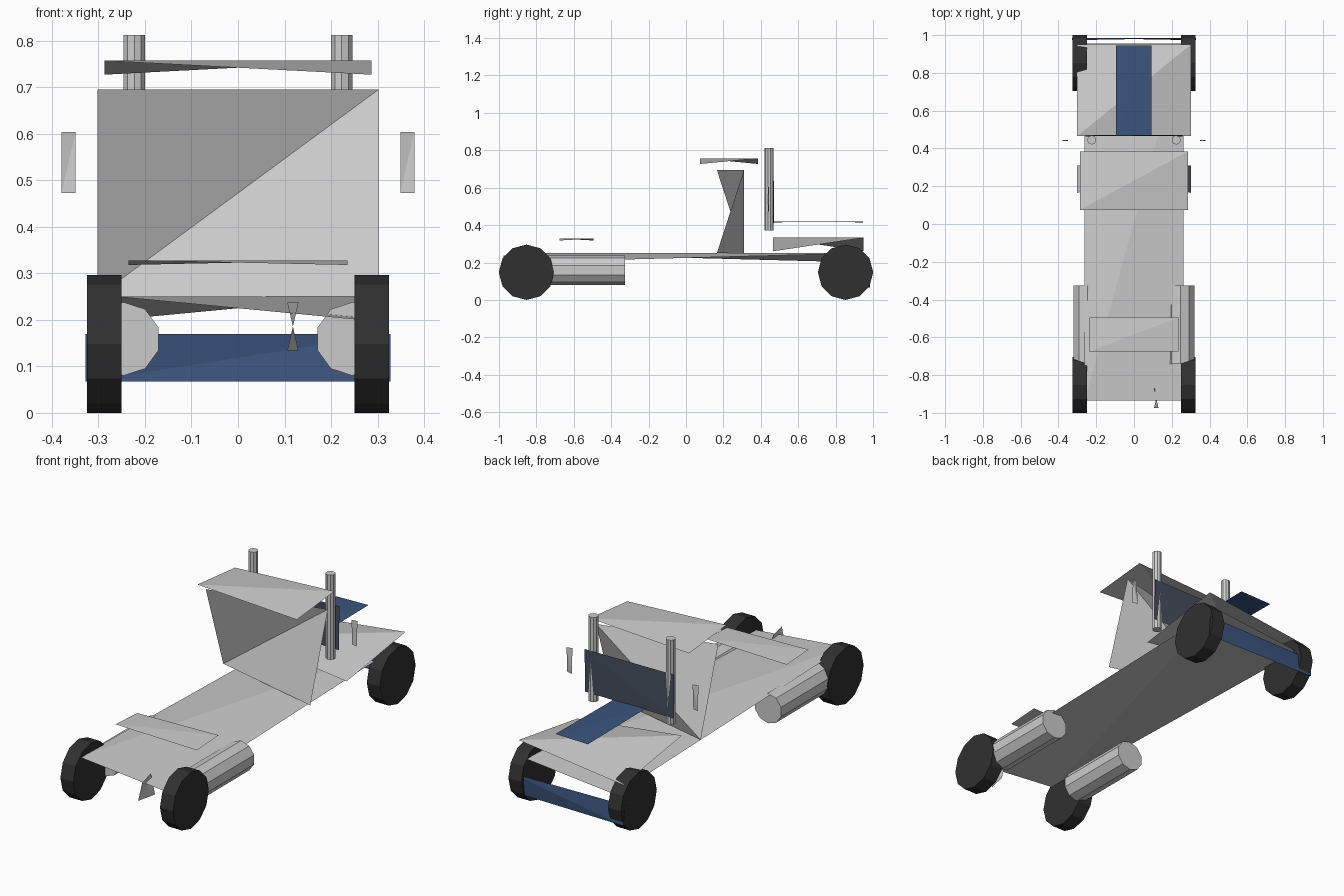
import bpy, bmesh, math
from mathutils import Matrix, Vector

if "Cube" in bpy.data.objects:
    bpy.data.objects.remove(bpy.data.objects["Cube"])


def material(name, rgb):
    m = bpy.data.materials.new(name)
    m.diffuse_color = (*rgb, 1)
    m.use_nodes = True
    m.node_tree.nodes["Principled BSDF"].inputs["Base Color"].default_value = m.diffuse_color
    return m


blue = material("blue_paint", (0.045, 0.09, 0.21))
glass = material("dark_glass", (0.06, 0.075, 0.11))
rubber = material("rubber", (0.03, 0.03, 0.03))


def add(name, bm, mat=None):
    me = bpy.data.meshes.new(name)
    bm.to_mesh(me)
    bm.free()
    ob = bpy.data.objects.new(name, me)
    bpy.context.collection.objects.link(ob)
    if mat:
        me.materials.append(mat)


def sheet(name, axis, a, b, warp, mat=None, centre=False):
    """Thin warped panel facing an axis; warp = (level off the fold, level on the fold)."""
    bm = bmesh.new()

    def vert(u, v, w):
        co = [u, v]
        co.insert(axis, w)
        return bm.verts.new(co)

    lo, hi = warp
    c = [vert(a[0], b[0], hi), vert(a[1], b[0], lo),
         vert(a[1], b[1], hi), vert(a[0], b[1], lo)]
    if axis == 1:
        c = [c[0], c[1], c[2], c[3]]
    if centre:
        m = vert(sum(a) / 2, sum(b) / 2, (lo + hi) / 2)
        for i in range(4):
            bm.faces.new((c[i], c[(i + 1) % 4], m))
    else:
        bm.faces.new((c[0], c[1], c[2]))
        bm.faces.new((c[0], c[2], c[3]))
    add(name, bm, mat)


def cylinder(name, centre, radius, length, axis, sides, mat=None):
    bm = bmesh.new()
    rot = Vector((0, 0, 1)).rotation_difference(Vector(axis)).to_matrix().to_4x4()
    bmesh.ops.create_cone(bm, cap_ends=True, segments=sides, radius1=radius,
                          radius2=radius, depth=length,
                          matrix=Matrix.Translation(centre) @ rot)
    add(name, bm, mat)


# horizontal panels
sheet("chassis", 2, (-0.262, 0.262), (-0.935, 0.955), (0.20, 0.25))
sheet("coupling_plate", 2, (-0.235, 0.235), (-0.675, -0.495), (0.318, 0.328))
sheet("roof", 2, (-0.287, 0.287), (0.075, 0.385), (0.727, 0.757))
sheet("hood", 2, (-0.302, 0.302), (0.465, 0.95), (0.26, 0.333))
sheet("hood_stripe", 2, (-0.095, 0.092), (0.47, 0.945), (0.415, 0.419), blue)

# upright panels
sheet("cab", 1, (-0.302, 0.302), (0.25, 0.695), (0.165, 0.31))
sheet("windshield", 1, (-0.257, 0.257), (0.412, 0.637), (0.464, 0.47), glass)
sheet("bumper", 1, (-0.328, 0.328), (0.067, 0.17), (0.973, 0.985), blue)

# small hanging bracket at the tail
sheet("tail_bracket", 0, (-0.975, -0.87), (0.134, 0.237), (0.13, 0.106), None, True)

# mirrored side parts
for s, side in ((-1, "left"), (1, "right")):
    for y, end in ((-0.853, "tail"), (0.853, "nose")):
        cylinder(f"{end}_wheel_{side}", (s * 0.2875, y, 0.148), 0.148, 0.075,
                 (1, 0, 0), 12, rubber)
    cylinder(f"fuel_tank_{side}", (s * 0.246, -0.5325, 0.159), 0.079, 0.415, (0, 1, 0), 10)
    cylinder(f"exhaust_stack_{side}", (s * 0.223, 0.445, 0.591), 0.024, 0.442, (0, 0, 1), 10)
    xs = sorted((s * 0.349, s * 0.379))
    sheet(f"mirror_{side}", 1, xs, (0.473, 0.604), (0.438, 0.444))
